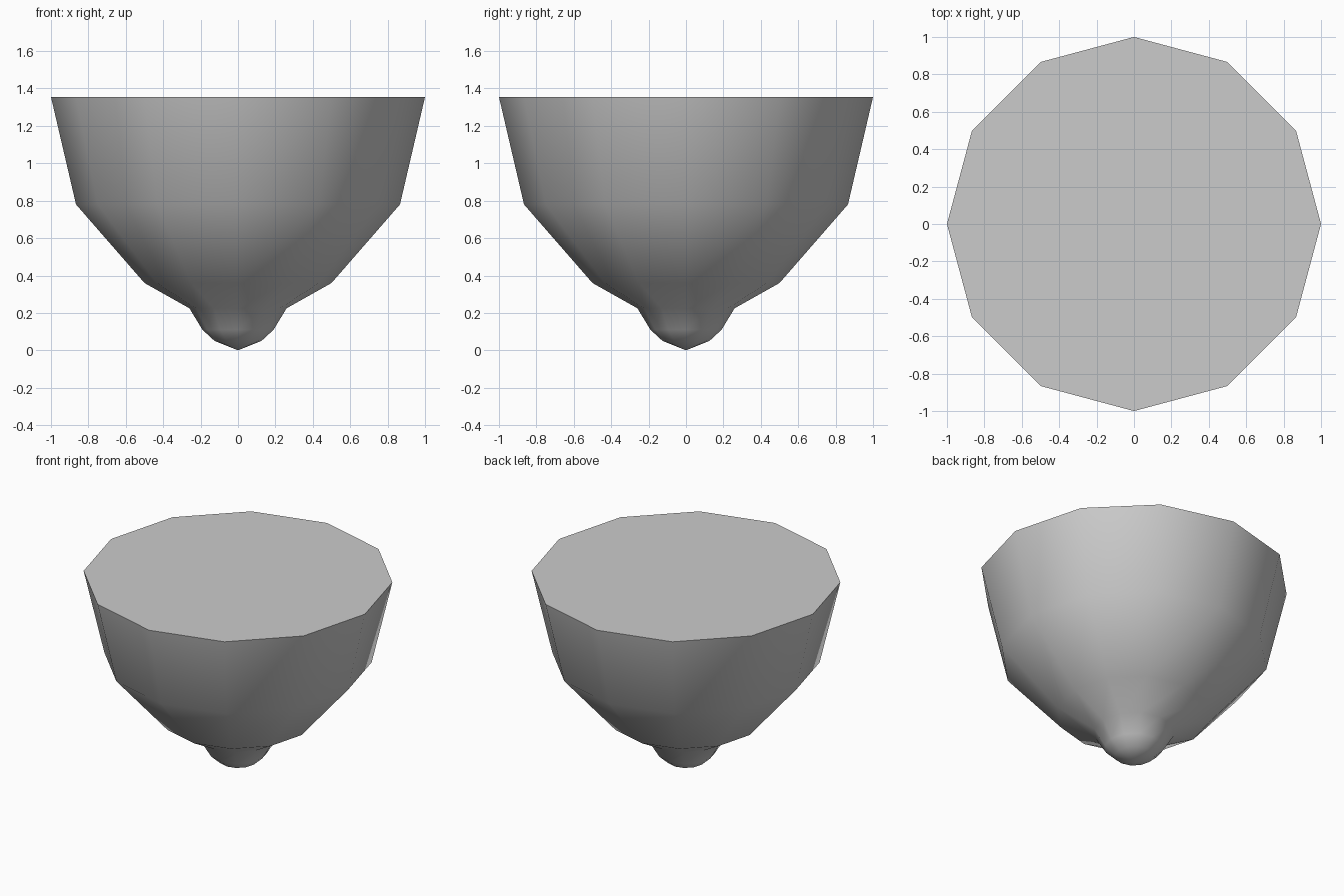
import bpy
import bmesh
import math
from mathutils import Matrix, Vector

cube = bpy.data.objects.get("Cube")
if cube:
    bpy.data.objects.remove(cube, do_unlink=True)

SIDES = 12

# Plain grey material
grey = bpy.data.materials.new("light grey")
grey.use_nodes = True
colour = (0.6, 0.6, 0.6, 1)
grey.diffuse_color = colour
grey.node_tree.nodes["Principled BSDF"].inputs["Base Color"].default_value = colour

# Radius and height, from the bottom tip up to the rim
profile = [(0, 0), (0.125, 0.05), (0.19, 0.11), (0.26, 0.225),
           (0.5, 0.36), (0.866, 0.78), (1, 1.355)]

# Turn the profile into a twelve-sided bowl with a knob below
bm = bmesh.new()
points = [bm.verts.new((r, 0, z)) for r, z in profile]
edges = [bm.edges.new(pair) for pair in zip(points, points[1:])]
bmesh.ops.spin(bm, geom=points + edges, cent=(0, 0, 0), axis=(0, 0, 1),
               angle=math.tau, steps=SIDES)
bmesh.ops.remove_doubles(bm, verts=bm.verts, dist=0.001)

# Close the rim with a flat lid
rim = [e for e in bm.edges if e.is_boundary]
bmesh.ops.contextual_create(bm, geom=rim)
bmesh.ops.recalc_face_normals(bm, faces=bm.faces)

# Smooth sides, sharp rim
for face in bm.faces:
    face.smooth = len(face.verts) < SIDES
for edge in rim:
    edge.smooth = False

mesh = bpy.data.meshes.new("bowl_body")
bm.to_mesh(mesh)
bm.free()
mesh.materials.append(grey)
body = bpy.data.objects.new("bowl_body", mesh)
bpy.context.collection.objects.link(body)
